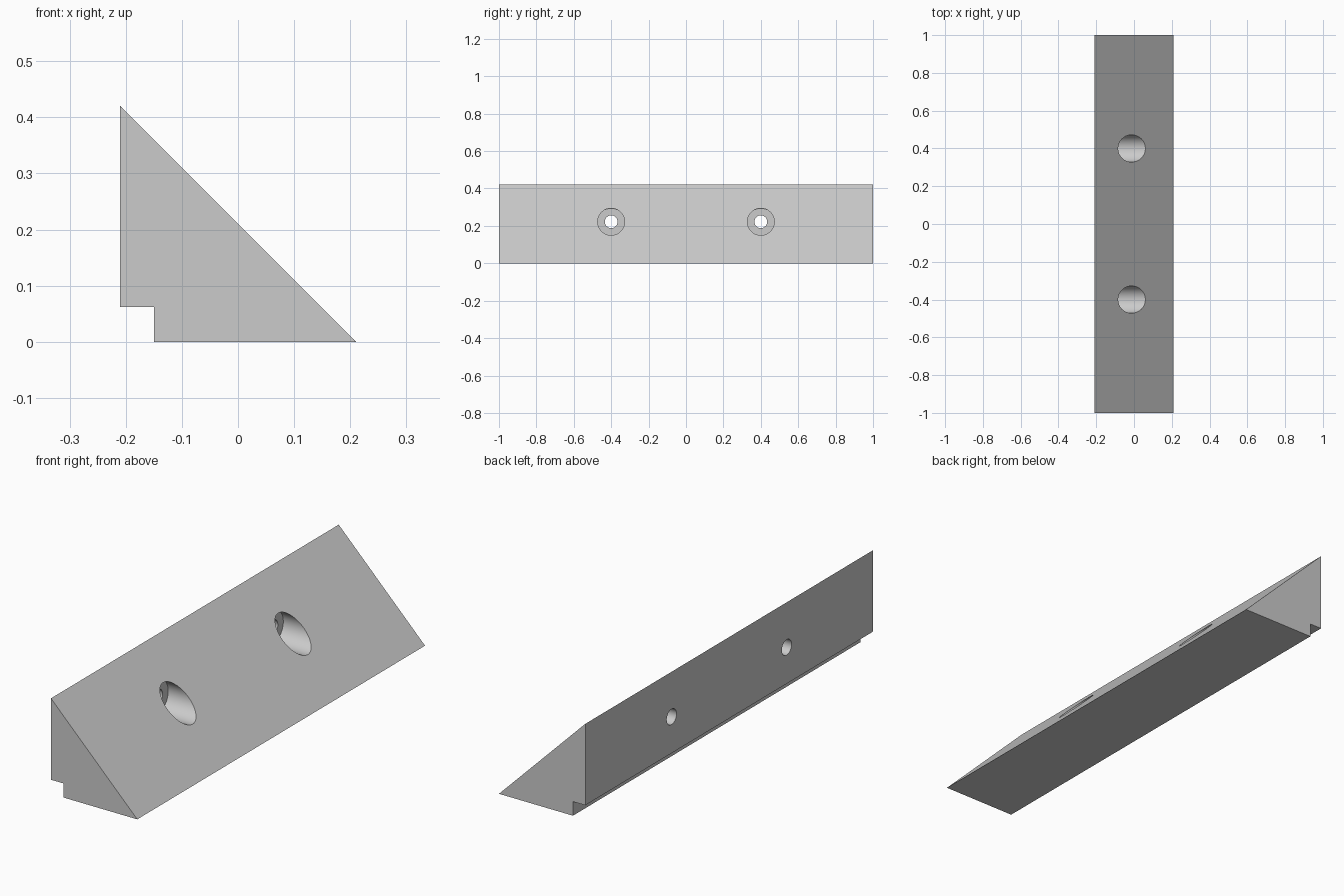
import bpy
import bmesh
import math

cube = bpy.data.objects.get("Cube")
if cube:
    bpy.data.objects.remove(cube, do_unlink=True)

grey = bpy.data.materials.new("light_grey")
grey.use_nodes = True
grey.diffuse_color = (0.6, 0.6, 0.6, 1)
grey.node_tree.nodes["Principled BSDF"].inputs["Base Color"].default_value = (0.6, 0.6, 0.6, 1)

# Triangular bar: notched cross-section extruded along y
PROFILE = [(-0.15, 0), (0.21, 0), (-0.21, 0.42), (-0.21, 0.062), (-0.15, 0.062)]
bm = bmesh.new()
section = bm.faces.new([bm.verts.new((x, -1, z)) for x, z in PROFILE])
extruded = bmesh.ops.extrude_face_region(bm, geom=[section])["geom"]
bmesh.ops.translate(bm, vec=(0, 2, 0),
                    verts=[v for v in extruded if isinstance(v, bmesh.types.BMVert)])
bmesh.ops.recalc_face_normals(bm, faces=bm.faces)
mesh = bpy.data.meshes.new("wedge_bar")
bm.to_mesh(mesh)
bm.free()
mesh.materials.append(grey)
bar = bpy.data.objects.new("wedge_bar", mesh)
bpy.context.collection.objects.link(bar)


def drill(radius, x_start, x_end, y):
    """Cut a round hole along x through the bar."""
    bpy.ops.mesh.primitive_cylinder_add(
        vertices=64, radius=radius, depth=x_end - x_start,
        location=((x_start + x_end) / 2, y, 0.222), rotation=(0, math.pi / 2, 0))
    cutter = bpy.context.object
    cutter.name = "hole_cutter"
    cutter.hide_render = True
    cutter.data.materials.append(grey)
    cut = bar.modifiers.new("hole", 'BOOLEAN')
    cut.operation = 'DIFFERENCE'
    cut.solver = 'EXACT'
    cut.object = cutter
    bpy.context.view_layer.objects.active = bar
    bpy.ops.object.modifier_apply(modifier=cut.name)
    bpy.data.objects.remove(cutter, do_unlink=True)


# Two counterbored screw holes
for y in (-0.4, 0.4):
    drill(0.072, -0.11, 0.4, y)
    drill(0.034, -0.4, 0.4, y)

# Smooth hole walls, sharp edges elsewhere
bpy.ops.object.select_all(action='DESELECT')
bar.select_set(True)
bpy.context.view_layer.objects.active = bar
bpy.ops.object.shade_smooth_by_angle(angle=math.radians(30))
